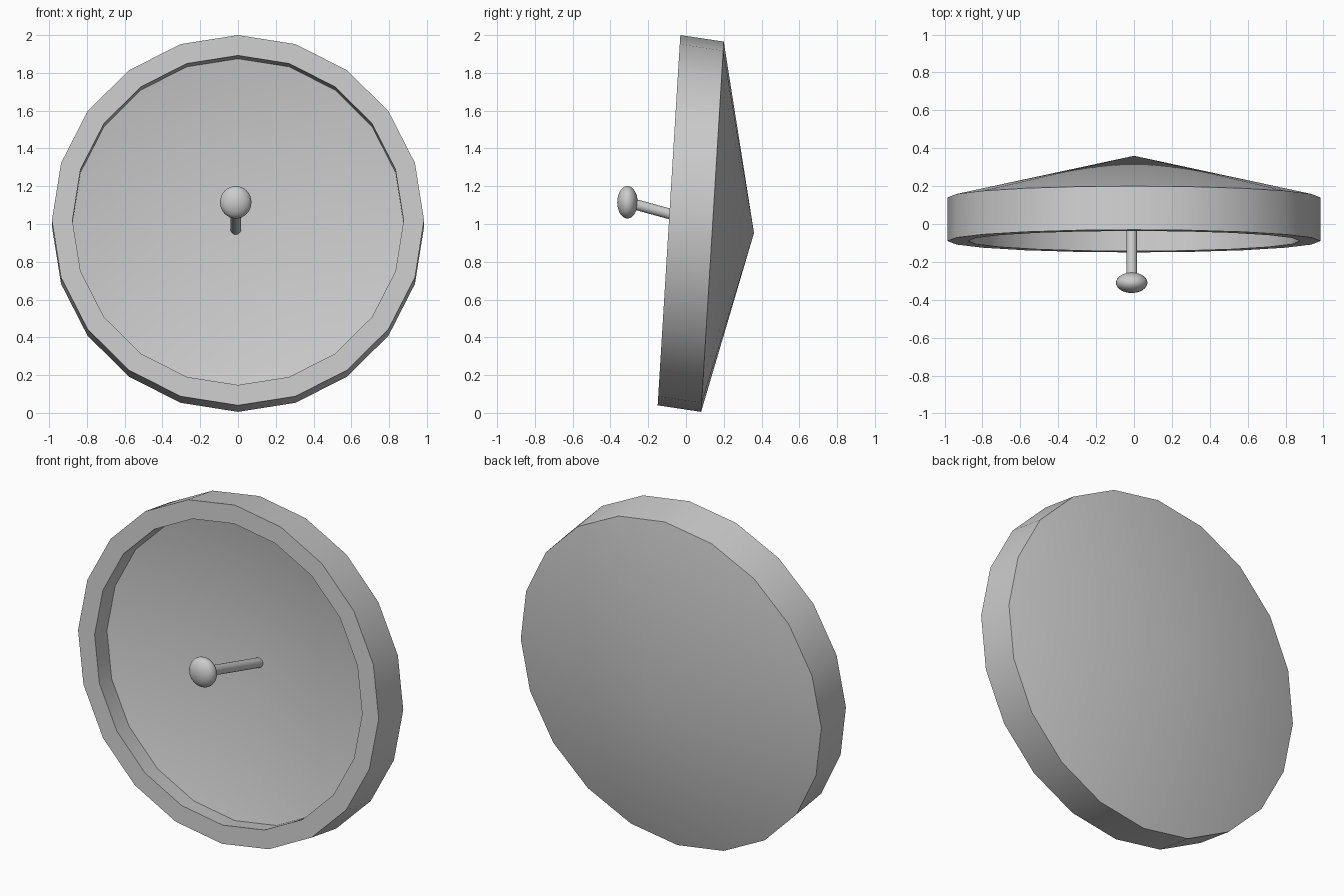
import bpy, bmesh, math
from mathutils import Vector

if "Cube" in bpy.data.objects:
    bpy.data.objects.remove(bpy.data.objects["Cube"])

SIDES = 20


def smooth(obj):
    bpy.ops.object.select_all(action='DESELECT')
    obj.select_set(True)
    bpy.context.view_layer.objects.active = obj
    bpy.ops.object.shade_smooth_by_angle(angle=math.radians(30))


def dish_point(r, angle, depth):
    # Tilted rim plane swept along a slightly steeper axis
    v = r * math.cos(angle)
    return (0.985 * r * math.sin(angle),
            -0.09 + depth + 0.06 * v,
            1.02 - 0.15 * depth + 0.98 * v)


# Dish: outer cone, rim band, front lip, inner wall, inner cone
profile = [(0, 0.45), (1, 0.23), (1, 0), (0.89, 0), (0.89, 0.115), (0, 0.305)]
bm = bmesh.new()
rings = []
for r, depth in profile:
    count = SIDES if r else 1
    rings.append([bm.verts.new(dish_point(r, math.tau * i / SIDES, depth))
                  for i in range(count)])
for a, b in zip(rings, rings[1:]):
    for i in range(SIDES):
        j = (i + 1) % SIDES
        corners = [a[i % len(a)], a[j % len(a)], b[j % len(b)], b[i % len(b)]]
        bm.faces.new(list(dict.fromkeys(corners)))
bmesh.ops.recalc_face_normals(bm, faces=bm.faces)
mesh = bpy.data.meshes.new("dish")
bm.to_mesh(mesh)
bm.free()
dish = bpy.data.objects.new("dish", mesh)
bpy.context.collection.objects.link(dish)
smooth(dish)

# Receiver stem from the dish centre to the knob
start, end = Vector((-0.012, -0.31, 1.115)), Vector((-0.012, 0.225, 0.968))
axis = end - start
bpy.ops.mesh.primitive_cylinder_add(vertices=20, radius=0.028, depth=axis.length,
                                    location=(start + end) / 2)
stem = bpy.context.object
stem.name = "receiver_stem"
stem.rotation_euler = axis.to_track_quat('Z', 'Y').to_euler()
smooth(stem)

# Flattened receiver knob
bpy.ops.mesh.primitive_uv_sphere_add(segments=32, ring_count=16, radius=1,
                                     location=start)
knob = bpy.context.object
knob.name = "receiver_knob"
knob.scale = (0.083, 0.054, 0.086)
smooth(knob)
